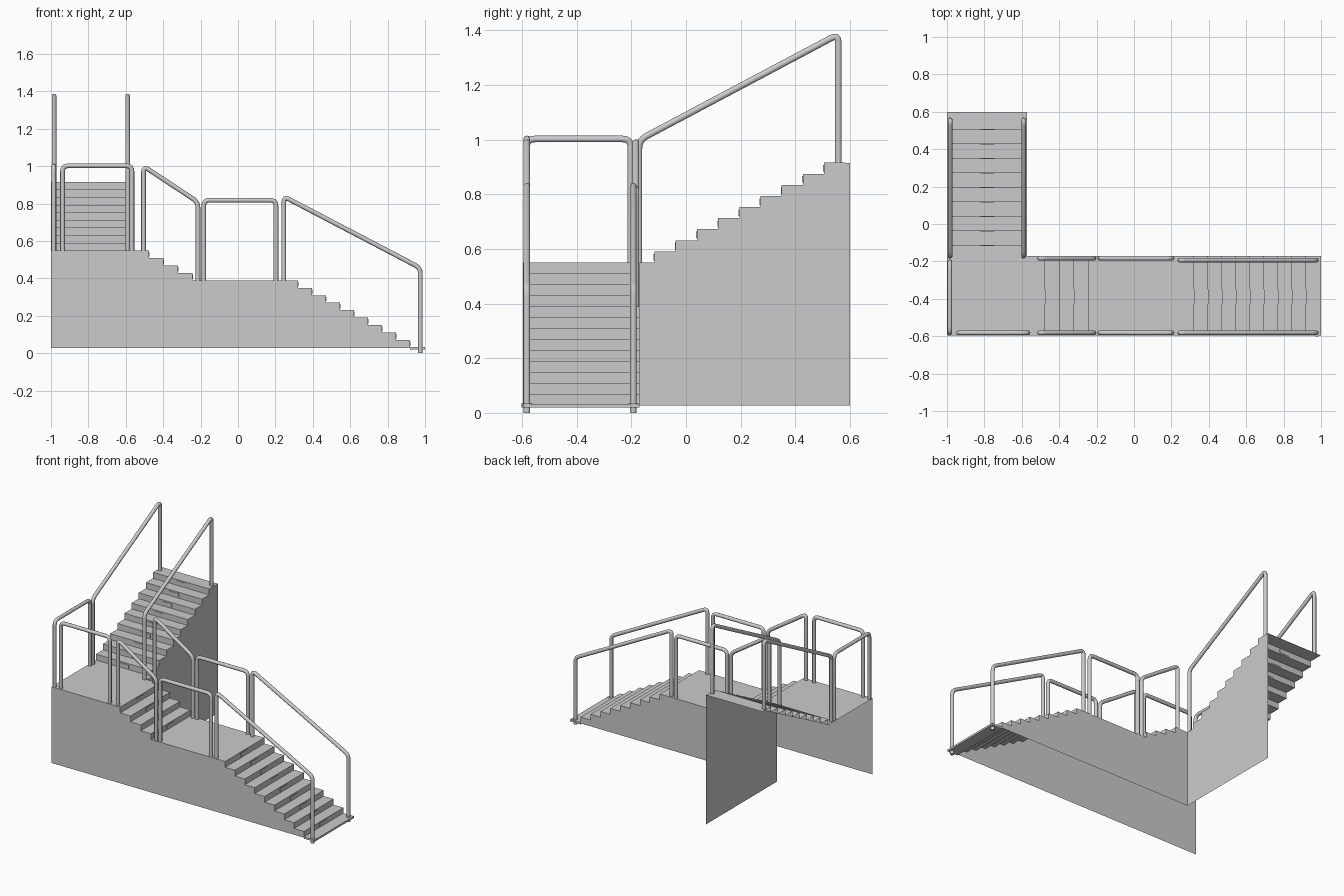
import bpy, bmesh
from mathutils import Vector

if "Cube" in bpy.data.objects:
    bpy.data.objects.remove(bpy.data.objects["Cube"])

BASE = 0.027          # bottom edge of the side panels
Y0, Y1 = -0.597, -0.17  # lower run width
X0, X1 = -1.0, -0.573   # upper run width


def mesh_object(name, bm):
    me = bpy.data.meshes.new(name)
    bm.to_mesh(me)
    bm.free()
    ob = bpy.data.objects.new(name, me)
    bpy.context.collection.objects.link(ob)
    return ob


def sheet(name, profile, place, a, b):
    """Sweep an open step profile between two sides as a thin sheet."""
    bm = bmesh.new()
    rows = [[bm.verts.new(place(u, z, s)) for s in (a, b)] for u, z in profile]
    for p, q in zip(rows, rows[1:]):
        bm.faces.new((p[0], p[1], q[1], q[0]))
    return mesh_object(name, bm)


def panel(name, profile, place, s):
    """Side wall filling the area from the base up to the step profile."""
    pts = list(profile) + [(profile[-1][0], BASE), (profile[0][0], BASE)]
    bm = bmesh.new()
    bm.faces.new([bm.verts.new(place(u, z, s)) for u, z in pts])
    return mesh_object(name, bm)


def boxes(name, items):
    bm = bmesh.new()
    for lo, hi in items:
        lo, hi = Vector(lo), Vector(hi)
        made = bmesh.ops.create_cube(bm, size=1)["verts"]
        for v in made:
            v.co = (lo + hi) / 2 + Vector(c * d for c, d in zip(v.co, hi - lo))
    return mesh_object(name, bm)


def rail(name, pts, bend=0.03, radius=0.0125):
    """Bent tube: two posts and a top bar with rounded corners."""
    pts = [Vector(p) for p in pts]
    path = [pts[0]]
    for a, c, b in zip(pts, pts[1:], pts[2:]):
        p, q = c + (a - c).normalized() * bend, c + (b - c).normalized() * bend
        for i in range(5):
            t = i / 4
            path.append(p * (1 - t) ** 2 + c * 2 * t * (1 - t) + q * t * t)
    path.append(pts[-1])
    cu = bpy.data.curves.new(name, "CURVE")
    cu.dimensions = "3D"
    cu.bevel_depth = radius
    cu.bevel_resolution = 3
    cu.use_fill_caps = True
    sp = cu.splines.new("POLY")
    sp.points.add(len(path) - 1)
    for pt, co in zip(sp.points, path):
        pt.co = (*co, 1)
    ob = bpy.data.objects.new(name, cu)
    bpy.context.collection.objects.link(ob)
    return ob


along_x = lambda u, z, s: (u, s, z)
along_y = lambda u, z, s: (s, u, z)

# step positions: (riser position, height below, height above)
RISE = 0.04
low_risers = [(0.92 - 0.075 * i, 0.03 + RISE * i) for i in range(9)]
low_risers += [(-0.243 - 0.078 * i, 0.39 + RISE * i) for i in range(4)]
up_risers = [(-0.115 + 0.0775 * i, 0.55 + 0.0406 * i) for i in range(9)]

low_profile = []
for x, z in low_risers:
    low_profile += [(x, z), (x, z + RISE)]
up_profile = [(Y1, 0.55)]
for y, z in up_risers:
    up_profile += [(y, z), (y, z + 0.0406)]
up_profile.append((0.6, 0.915))

# lower run with both landings, and upper run
sheet("lower_steps", low_profile + [(X0, 0.55)], along_x, Y0, Y1)
sheet("upper_steps", up_profile, along_y, X0, X1)
panel("front_panel", low_profile + [(X0, 0.55)], along_x, Y0)
panel("back_panel", low_profile + [(X1, 0.55)], along_x, Y1)
panel("inner_side_panel", up_profile, along_y, X1)
boxes("bottom_tread", [((0.92, Y0, 0.02), (1.0, Y1, 0.033))])

# small light plates on the risers
boxes("lower_step_lights", [((x - 0.002, -0.428, z + 0.008), (x + 0.003, -0.35, z + 0.032))
                            for x, z in low_risers])
boxes("upper_step_lights", [((-0.822, y - 0.003, z + 0.008), (-0.748, y + 0.002, z + 0.032))
                            for y, z in up_risers])

# handrails on both sides of the lower run
for side, y, ya in (("front", -0.582, -0.582), ("back", -0.183, -0.193)):
    rail(f"{side}_lower_rail", [(0.975, ya, 0), (0.975, ya, 0.456),
                                (0.245, ya, 0.838), (0.245, ya, 0.39)])
    rail(f"{side}_middle_rail", [(0.203, y, 0.39), (0.203, y, 0.818),
                                 (-0.183, y, 0.818), (-0.183, y, 0.39)])
    rail(f"{side}_upper_rail", [(-0.214, y, 0.39), (-0.214, y, 0.808),
                                (-0.505, y, 1.0), (-0.505, y, 0.55)])
    # foot flange of the lowest post
    bm = bmesh.new()
    bmesh.ops.create_cone(bm, cap_ends=True, segments=12, radius1=0.02,
                          radius2=0.02, depth=0.014)
    mesh_object(f"{side}_post_flange", bm).location = (0.978, ya, 0.027)

# landing rails
rail("landing_front_rail", [(-0.938, -0.582, 0.55), (-0.938, -0.582, 1.002),
                            (-0.567, -0.582, 1.002), (-0.567, -0.582, 0.55)])
rail("landing_left_rail", [(-0.985, -0.583, 0.55), (-0.985, -0.583, 1.002),
                           (-0.985, -0.202, 1.002), (-0.985, -0.202, 0.55)])

# upper flight rails
for side, x in (("left", -0.983), ("right", -0.59)):
    rail(f"{side}_upper_flight_rail", [(x, -0.172, 0.55), (x, -0.172, 0.998),
                                       (x, 0.557, 1.385), (x, 0.557, 0.915)])
